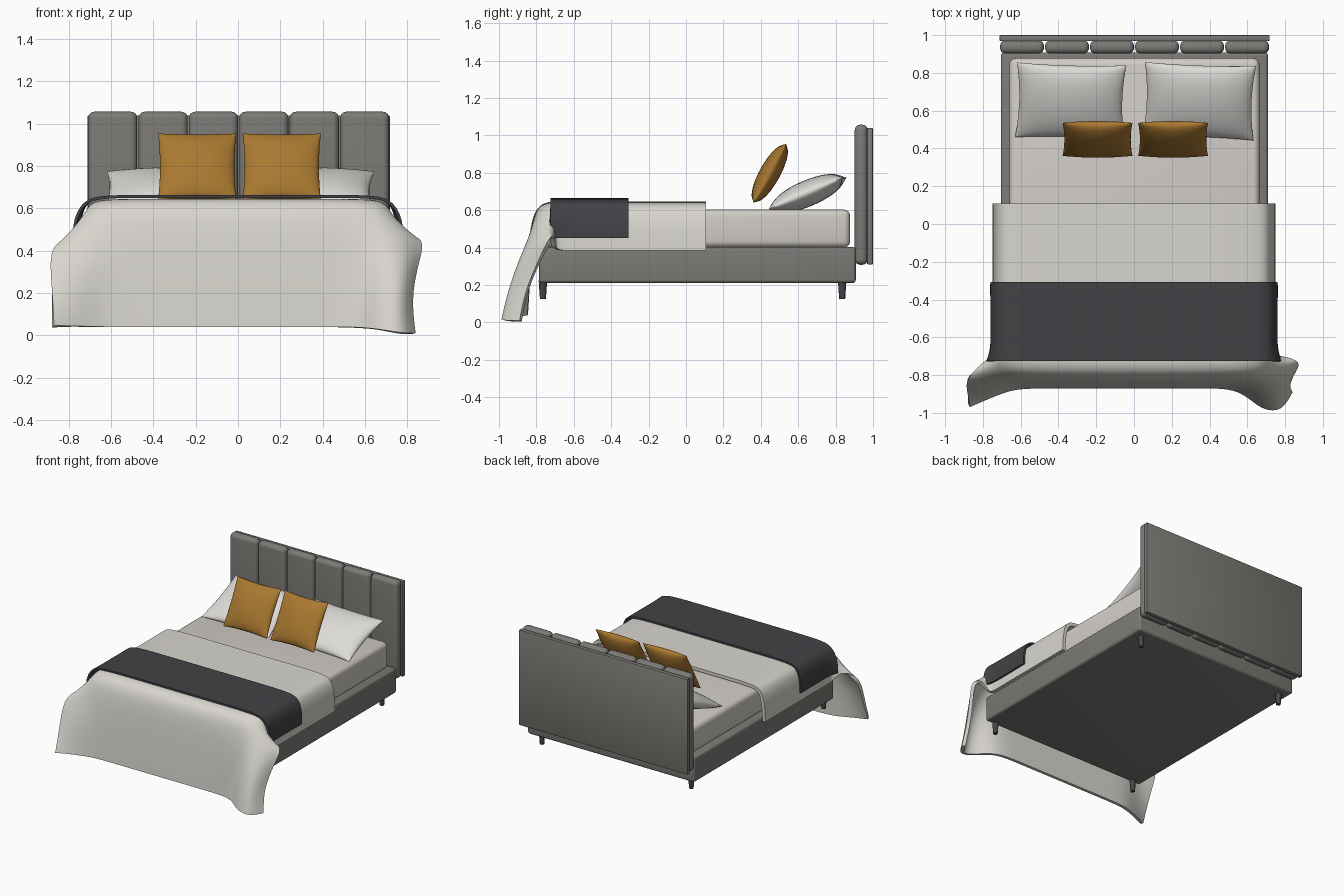
import bpy, bmesh, math, random
from mathutils import Matrix, Vector

if "Cube" in bpy.data.objects:
    bpy.data.objects.remove(bpy.data.objects["Cube"])

random.seed(4)


def material(name, r, g, b):
    m = bpy.data.materials.new(name)
    m.diffuse_color = (r, g, b, 1)
    m.use_nodes = True
    m.node_tree.nodes["Principled BSDF"].inputs["Base Color"].default_value = m.diffuse_color
    return m


GREY = material("grey upholstery", 0.20, 0.195, 0.18)
DARK = material("dark leg", 0.06, 0.06, 0.065)
SHEET = material("mattress cream", 0.64, 0.61, 0.57)
LINEN = material("duvet linen", 0.69, 0.67, 0.62)
WHITE = material("pillow white", 0.73, 0.72, 0.69)
GOLD = material("ochre fabric", 0.40, 0.19, 0.03)
CHAR = material("charcoal throw", 0.055, 0.053, 0.06)


def finish(name, bm, mat):
    me = bpy.data.meshes.new(name)
    bm.to_mesh(me)
    bm.free()
    me.materials.append(mat)
    ob = bpy.data.objects.new(name, me)
    bpy.context.collection.objects.link(ob)
    return ob


def smooth(ob, angle=35):
    bpy.ops.object.select_all(action='DESELECT')
    ob.select_set(True)
    bpy.context.view_layer.objects.active = ob
    bpy.ops.object.shade_smooth_by_angle(angle=math.radians(angle))


def box(name, lo, hi, bevel, mat, segments=4):
    bm = bmesh.new()
    lo, hi = Vector(lo), Vector(hi)
    bmesh.ops.create_cube(bm, size=1, matrix=Matrix.Translation((lo + hi) / 2)
                          @ Matrix.Diagonal((*(hi - lo), 1)))
    bmesh.ops.bevel(bm, geom=bm.edges[:], offset=bevel, segments=segments,
                    profile=0.5, affect='EDGES')
    smooth(finish(name, bm, mat))


def cloth(name, rows, thickness, mat):
    """Smooth sheet through a control grid, thickened inward."""
    bm = bmesh.new()
    grid = [[bm.verts.new(p) for p in row] for row in rows]
    for a, b in zip(grid, grid[1:]):
        for c in range(len(a) - 1):
            bm.faces.new((a[c], b[c], b[c + 1], a[c + 1])).smooth = True
    ob = finish(name, bm, mat)
    sub = ob.modifiers.new("smooth", 'SUBSURF')
    sub.levels = sub.render_levels = 3
    sub.boundary_smooth = 'PRESERVE_CORNERS'
    sol = ob.modifiers.new("thickness", 'SOLIDIFY')
    sol.thickness, sol.offset = thickness, -1
    ob.modifiers.new("hem", 'EDGE_SPLIT').split_angle = math.radians(50)


def pillow(name, center, w, h, t, tilt, turn, pinch, mat, n=20):
    """Stuffed case: two bulged grids joined at a pinched seam."""
    bm = bmesh.new()
    for side in (1, -1):
        g = []
        for j in range(n + 1):
            v = math.sin((j / n - 0.5) * math.pi)
            row = []
            for i in range(n + 1):
                u = math.sin((i / n - 0.5) * math.pi)
                bulge = (max(0, 1 - u * u) * max(0, 1 - v * v)) ** 0.5
                x = u * w / 2 * (1 - pinch * (1 - v * v) * u * u)
                y = v * h / 2 * (1 - pinch * (1 - u * u) * v * v)
                row.append(bm.verts.new((x, y, side * bulge * t / 2)))
            g.append(row)
        for j in range(n):
            for i in range(n):
                q = [g[j][i], g[j][i + 1], g[j + 1][i + 1], g[j + 1][i]]
                bm.faces.new(q if side > 0 else q[::-1])
    bmesh.ops.remove_doubles(bm, verts=bm.verts[:], dist=1e-5)
    bm.transform(Matrix.Translation(center)
                 @ Matrix.Rotation(math.radians(turn), 4, 'Z')
                 @ Matrix.Rotation(math.radians(tilt), 4, 'X'))
    smooth(finish(name, bm, mat), 60)


# Bed base, mattress and tapered legs
box("bed_base", (-0.705, -0.785, 0.21), (0.71, 0.908, 0.403), 0.018, GREY)
box("mattress", (-0.66, -0.76, 0.40), (0.665, 0.878, 0.603), 0.035, SHEET)
for x in (-0.63, 0.635):
    for y in (-0.765, 0.835):
        bm = bmesh.new()
        bmesh.ops.create_cone(bm, cap_ends=True, segments=16, radius1=0.016,
                              radius2=0.023, depth=0.1,
                              matrix=Matrix.Translation((x, y, 0.175)))
        smooth(finish("leg", bm, DARK))

# Headboard: back board with six padded channels
box("headboard_back", (-0.712, 0.968, 0.31), (0.718, 1.0, 1.04), 0.006, GREY, 2)
W = 1.43 / 6
for i in range(6):
    x = -0.712 + i * W
    box("headboard_channel", (x + 0.003, 0.902, 0.308),
        (x + W - 0.003, 0.972, 1.057), 0.03, GREY, 5)

# Pillows and ochre cushions
pillow("left_pillow", (-0.335, 0.65, 0.69), 0.58, 0.43, 0.14, 23, -1.5, 0.06, WHITE)
pillow("right_pillow", (0.345, 0.65, 0.69), 0.59, 0.43, 0.14, 23, -2, 0.06, WHITE)
for side, x in (("left", -0.193), ("right", 0.207)):
    pillow(side + "_cushion", (x, 0.448, 0.797), 0.37, 0.36, 0.11, 61, 0, 0.05, GOLD)

# Duvet: half cross-section over the bed, then the draped front rows
SECTION = [(0, 0.645), (0.35, 0.645), (0.62, 0.645), (0.712, 0.628),
           (0.743, 0.52), (0.748, 0.385)]
FRONT = [(-0.75, 0.645), (-0.82, 0.60), (-0.845, 0.40), (-0.86, 0.20), (-0.87, 0.04)]
RIGHT = [
    [(.62, -.75, .64), (.71, -.73, .61), (.765, -.70, .53), (.80, -.70, .47)],
    [(.62, -.81, .60), (.70, -.80, .56), (.80, -.78, .51), (.89, -.73, .46)],
    [(.60, -.845, .40), (.68, -.89, .36), (.79, -.90, .33), (.85, -.79, .33)],
    [(.58, -.86, .20), (.66, -.94, .18), (.77, -.97, .16), (.82, -.86, .17)],
    [(.56, -.87, .04), (.66, -.98, .03), (.78, -1.0, .01), (.84, -.89, .01)]]
LEFT = [
    [(.62, -.75, .64), (.71, -.74, .61), (.765, -.73, .53), (.80, -.73, .47)],
    [(.62, -.81, .60), (.70, -.80, .56), (.80, -.80, .48), (.89, -.82, .42)],
    [(.60, -.845, .40), (.68, -.86, .37), (.78, -.88, .33), (.885, -.88, .28)],
    [(.60, -.86, .20), (.68, -.88, .19), (.78, -.91, .17), (.875, -.93, .15)],
    [(.60, -.87, .04), (.68, -.89, .04), (.78, -.93, .045), (.87, -.97, .045)]]


def full_row(left, right):
    """Join a mirrored left half and a right half that share the centre."""
    return [(-x, y, z) for x, y, z in reversed(left[1:])] + right


rows = []
for y in (0.108, 0.08, -0.1, -0.3, -0.5, -0.64, -0.70):
    half = [(x, y, z) for x, z in SECTION]
    rows.append(full_row(half, half))
for (y, z), l, r in zip(FRONT, LEFT, RIGHT):
    mid = [(0, y, z), (0.35, y, z)]
    rows.append(full_row(mid + l, mid + r))
cloth("duvet", rows, 0.025, LINEN)

# Throw laid across the foot of the bed, slightly uneven hem
THROW = [(0, 0.664), (0.35, 0.664), (0.63, 0.664), (0.728, 0.645),
         (0.757, 0.55), (0.758, 0.45)]
rows = []
for y in (-0.308, -0.34, -0.42, -0.5, -0.58, -0.66, -0.725):
    flare = 0.018 if y < -0.7 else 0
    halves = [[(x + (flare + random.uniform(0, 0.006)) * (k > 3), y, z)
               for k, (x, z) in enumerate(THROW)] for _ in range(2)]
    rows.append(full_row(*halves))
cloth("throw_blanket", rows, 0.014, CHAR)
